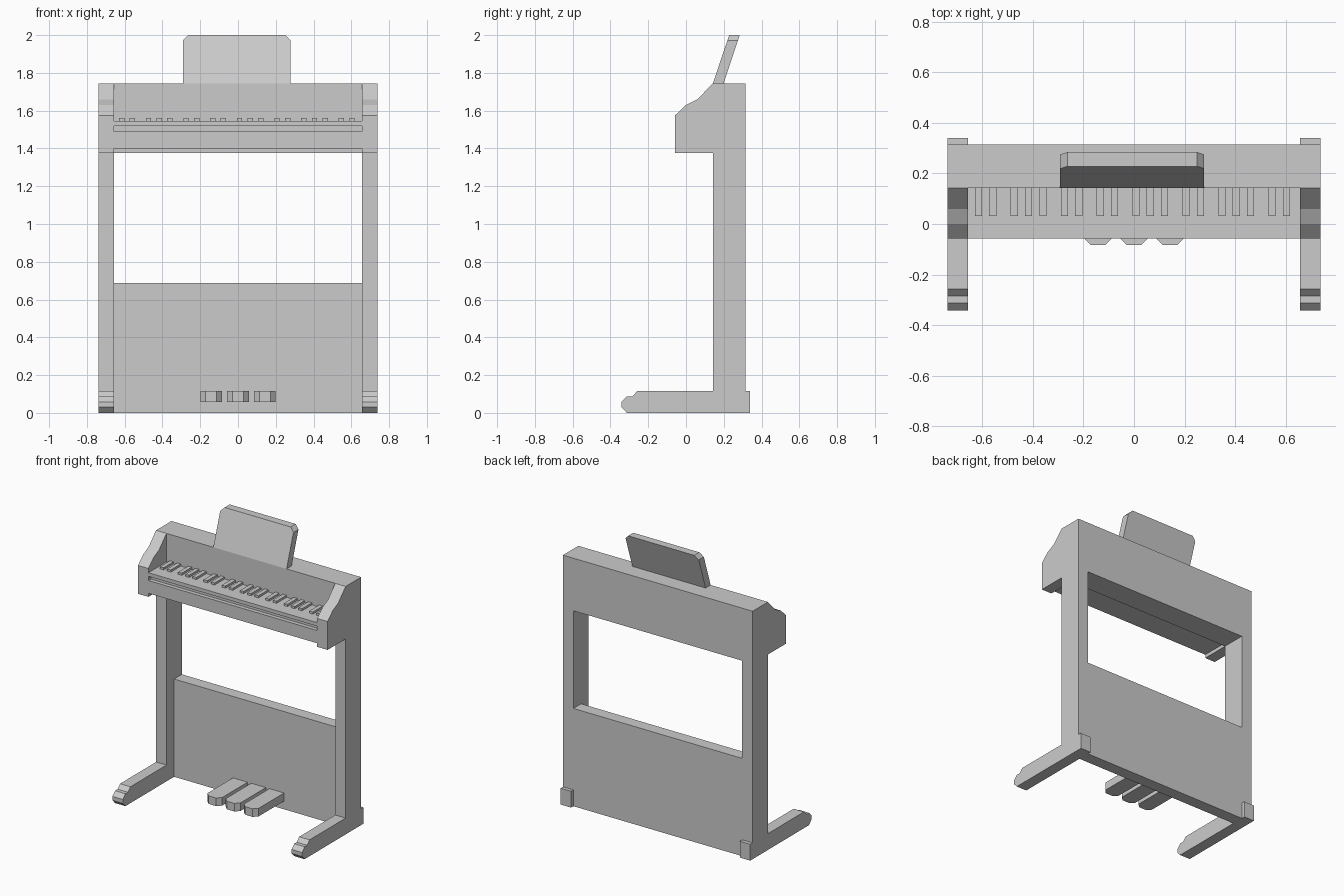
import bpy, bmesh
from mathutils import Vector

if "Cube" in bpy.data.objects:
    bpy.data.objects.remove(bpy.data.objects["Cube"])

grey = bpy.data.materials.new("plain_grey")
grey.diffuse_color = (0.6, 0.6, 0.6, 1)
grey.use_nodes = True
grey.node_tree.nodes["Principled BSDF"].inputs["Base Color"].default_value = grey.diffuse_color


def prism(name, outline, offset):
    """Extrude a closed 3D outline along the offset vector."""
    bm = bmesh.new()
    face = bm.faces.new([bm.verts.new(p) for p in outline])
    ext = bmesh.ops.extrude_face_region(bm, geom=[face], use_keep_orig=True)
    verts = [g for g in ext["geom"] if isinstance(g, bmesh.types.BMVert)]
    bmesh.ops.translate(bm, verts=verts, vec=Vector(offset))
    bmesh.ops.recalc_face_normals(bm, faces=bm.faces)
    mesh = bpy.data.meshes.new(name)
    bm.to_mesh(mesh)
    bm.free()
    mesh.materials.append(grey)
    obj = bpy.data.objects.new(name, mesh)
    bpy.context.collection.objects.link(obj)
    return obj


def box(name, x0, x1, y0, y1, z0, z1):
    return prism(name, [(x0, y0, z0), (x1, y0, z0), (x1, y1, z0), (x0, y1, z0)],
                 (0, 0, z1 - z0))


INNER, OUTER = 0.657, 0.738
FRONT, WALL, BACK = -0.058, 0.143, 0.314

# Side frames: foot, post and key-bed arm in one profile (y, z)
side = [(0.34, 0), (0.34, 0.115), (BACK, 0.115), (BACK, 1.745), (WALL, 1.745),
        (0.06, 1.66), (0.0, 1.63), (FRONT, 1.575), (FRONT, 1.375), (WALL, 1.375),
        (WALL, 0.115), (-0.258, 0.115), (-0.285, 0.087), (-0.313, 0.087),
        (-0.342, 0.058), (-0.342, 0.03), (-0.313, 0)]
for label, x in (("left", -OUTER), ("right", INNER)):
    prism(label + "_side_frame", [(x, y, z) for y, z in side], (OUTER - INNER, 0, 0))

# Cabinet panels between the sides
box("upper_cabinet", -INNER, INNER, WALL, BACK, 1.375, 1.745)
box("lower_panel", -INNER, INNER, 0.228, BACK, 0, 0.688)

# Key bed, recessed groove and white key slab
box("key_bed", -INNER, INNER, FRONT, WALL, 1.40, 1.49)
box("key_groove", -INNER, INNER, FRONT + 0.028, WALL, 1.49, 1.52)
box("white_keys", -INNER, INNER, FRONT, WALL, 1.52, 1.545)

# Black keys in groups, with a half-step gap between groups
pitch, x = 0.0567, -0.63
for g, count in enumerate((2, 3, 2, 2, 3, 2, 3, 2)):
    for k in range(count):
        box(f"black_key_{g + 1}_{k + 1}", x, x + pitch / 2, 0.032, WALL, 1.545, 1.56)
        x += pitch
    x += pitch / 2

# Music stand: leaning board with clipped top corners
zb, zt, c = 1.745, 2.0, 0.028
board = [(-0.292, zb), (0.278, zb), (0.278, zt - c), (0.278 - c, zt),
         (-0.292 + c, zt), (-0.292, zt - c)]
prism("music_stand", [(px, WALL + (z - zb) * 0.335, z) for px, z in board], (0, 0.056, 0))

# Pedals with clipped front corners
for label, cx in (("left", -0.142), ("middle", 0), ("right", 0.142)):
    w = 0.057
    prism(label + "_pedal",
          [(cx + dx, y, 0.058) for dx, y in
           ((-w, 0.228), (-w, -0.055), (-w + 0.028, -0.083),
            (w - 0.028, -0.083), (w, -0.055), (w, 0.228))],
          (0, 0, 0.057))
